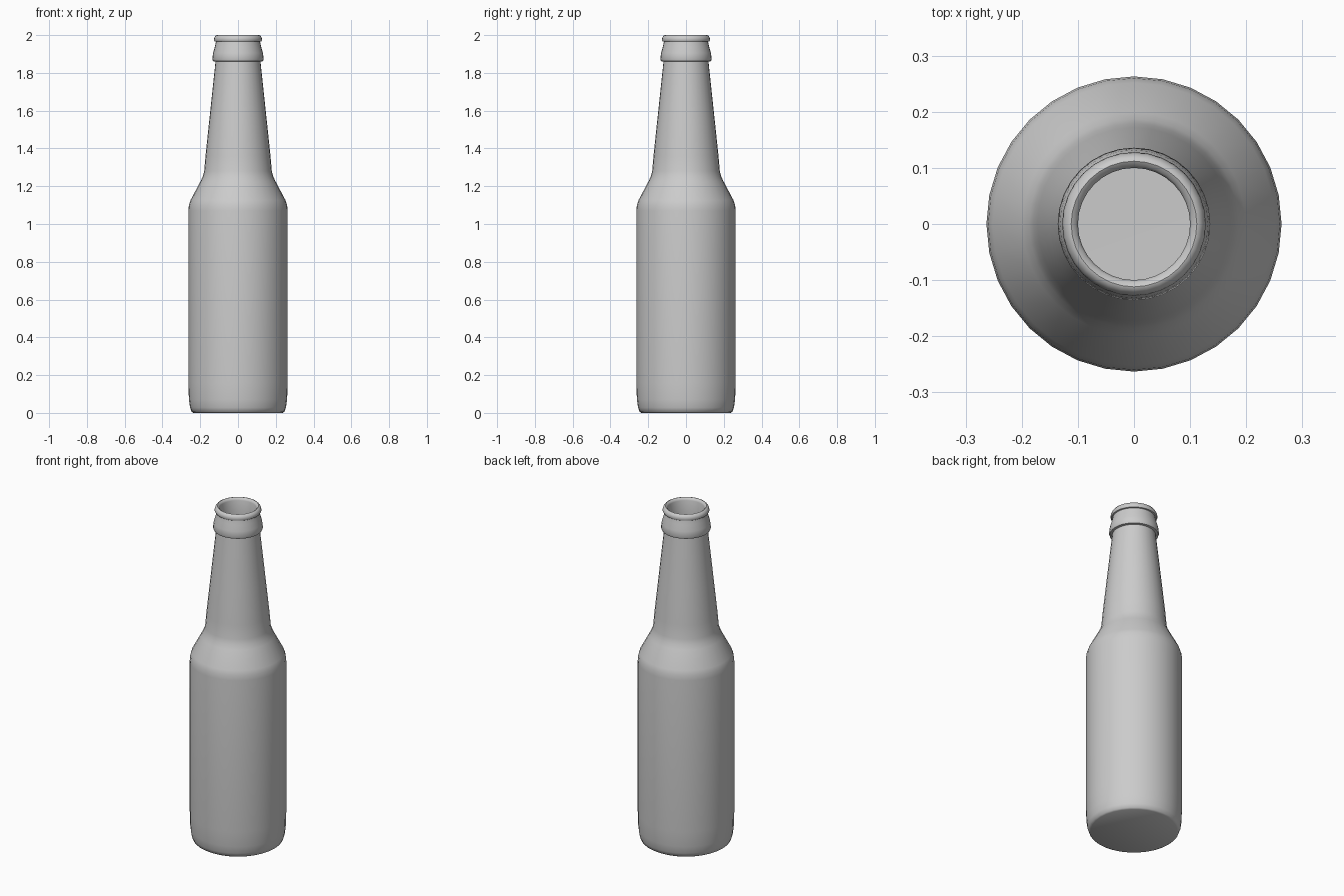
import bpy, bmesh, math

SIDES = 32

# Half-section (radius, height): outside going up, over the lip, then inside going down
outer = [(0.0, 0.004), (0.236, 0.0), (0.246, 0.006), (0.254, 0.028), (0.26, 0.07),
         (0.263, 0.16), (0.263, 1.07), (0.26, 1.10), (0.252, 1.125),
         (0.199, 1.225), (0.187, 1.25), (0.179, 1.28), (0.172, 1.36), (0.152, 1.55),
         (0.119, 1.86)]
collar = [(0.132, 1.862), (0.136, 1.872), (0.132, 1.905), (0.122, 1.94), (0.117, 1.965)]
lip = [(0.124, 1.967), (0.128, 1.975), (0.125, 1.988), (0.118, 1.998), (0.112, 2.0),
       (0.104, 1.995), (0.1, 1.985)]
inner = [(0.102, 1.86), (0.137, 1.55), (0.164, 1.28), (0.184, 1.22), (0.24, 1.115),
         (0.248, 1.07), (0.248, 0.10), (0.23, 0.03), (0.0, 0.025)]
profile = outer + collar + lip + inner

# Lathe the section around the z axis
bm = bmesh.new()
verts = [bm.verts.new((r, 0, z)) for r, z in profile]
edges = [bm.edges.new(pair) for pair in zip(verts, verts[1:])]
bmesh.ops.spin(bm, geom=verts + edges, cent=(0, 0, 0), axis=(0, 0, 1),
               angle=math.tau, steps=SIDES)
bmesh.ops.remove_doubles(bm, verts=bm.verts, dist=0.0005)
bmesh.ops.recalc_face_normals(bm, faces=bm.faces)

mesh = bpy.data.meshes.new("bottle")
bm.to_mesh(mesh)
bm.free()
bottle = bpy.data.objects.new("bottle", mesh)
bpy.context.collection.objects.link(bottle)

# Smooth glass with crisp steps at the collar and base
bpy.context.view_layer.objects.active = bottle
bottle.select_set(True)
bpy.ops.object.shade_smooth_by_angle(angle=math.radians(40))
